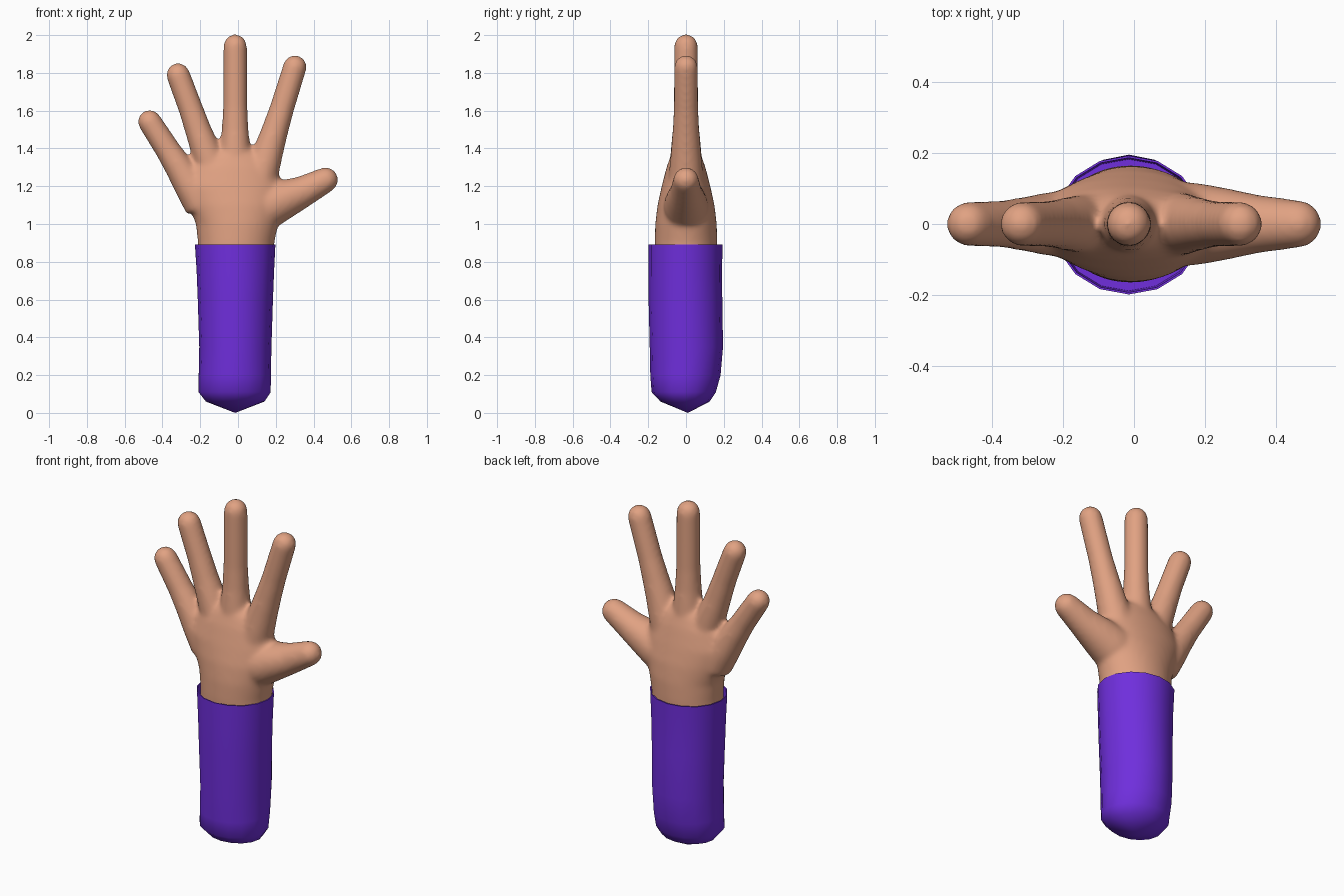
import bpy, bmesh, math
from mathutils import Vector

if "Cube" in bpy.data.objects:
    bpy.data.objects.remove(bpy.data.objects["Cube"])


def material(name, rgb):
    m = bpy.data.materials.new(name)
    m.diffuse_color = (*rgb, 1)
    m.use_nodes = True
    m.node_tree.nodes["Principled BSDF"].inputs["Base Color"].default_value = m.diffuse_color
    return m


skin = material("skin", (0.75, 0.36, 0.225))
purple = material("purple cloth", (0.16, 0.028, 0.72))


def loft(bm, rings, side, sides, start=None, end=None):
    """Skin elliptical rings (centre, side radius, depth radius); close the ends."""
    loops = []
    for c, rs, ry in rings:
        loops.append([bm.verts.new(c + side * rs * math.cos(a) + Vector((0, ry * math.sin(a), 0)))
                      for a in (2 * math.pi * i / sides for i in range(sides))])
    for a, b in zip(loops, loops[1:]):
        for i in range(sides):
            j = (i + 1) % sides
            bm.faces.new((a[i], a[j], b[j], b[i]))
    for loop, tip in ((loops[0], start), (loops[-1], end)):
        if tip is None:
            bm.faces.new(loop)
        else:
            v = bm.verts.new(tip)
            for i in range(sides):
                bm.faces.new((loop[i], loop[(i + 1) % sides], v))


def finger(bm, path):
    """Tapered finger through (x, z, radius) points with a round tip."""
    pts = [(Vector((x, 0, z)), r) for x, z, r in path]
    d = (pts[-1][0] - pts[-2][0]).normalized()
    side = Vector((d.z, 0, -d.x))
    rings = [(c, r, r) for c, r in pts]
    c, r = pts[-1]
    for k in (20, 40, 60, 78):
        t = math.radians(k)
        rings.append((c + d * r * math.sin(t), r * math.cos(t), r * math.cos(t)))
    loft(bm, rings, side, 24, end=c + d * r)


def finish(bm, name, mat):
    bmesh.ops.recalc_face_normals(bm, faces=bm.faces)
    me = bpy.data.meshes.new(name)
    bm.to_mesh(me)
    bm.free()
    me.materials.append(mat)
    me.polygons.foreach_set("use_smooth", [True] * len(me.polygons))
    ob = bpy.data.objects.new(name, me)
    bpy.context.collection.objects.link(ob)
    return ob


# Hand: palm and fingers fused into one smooth body
bm = bmesh.new()
palm = [(0.78, -.012, .2, .163), (0.9, -.01, .202, .166), (1.0, -.005, .218, .163),
        (1.1, -.012, .25, .151), (1.2, -.03, .265, .129), (1.3, -.03, .235, .103),
        (1.36, -.02, .16, .082), (1.40, -.015, .09, .055)]
loft(bm, [(Vector((cx, 0, z)), rx, ry) for z, cx, rx, ry in palm], Vector((1, 0, 0)), 40)
finger(bm, [(-.015, 1.25, .09), (-.015, 1.4, .081), (-.015, 1.5, .071),
            (-.015, 1.62, .065), (-.015, 1.942, .063)])
finger(bm, [(-.12, 1.25, .088), (-.175, 1.4, .078), (-.212, 1.5, .07),
            (-.25, 1.61, .065), (-.317, 1.79, .063)])
finger(bm, [(-.19, 1.1, .095), (-.25, 1.2, .088), (-.312, 1.3, .076),
            (-.37, 1.39, .067), (-.468, 1.542, .063)])
finger(bm, [(.11, 1.22, .095), (.165, 1.4, .079), (.197, 1.5, .071),
            (.232, 1.61, .065), (.301, 1.832, .063)])
finger(bm, [(.04, 1.03, .115), (.17, 1.1, .118), (.25, 1.135, .104),
            (.35, 1.175, .083), (.463, 1.233, .068)])
hand = finish(bm, "hand", skin)
rm = hand.modifiers.new("fuse", "REMESH")
rm.mode = "VOXEL"
rm.voxel_size = 0.012
rm.use_smooth_shade = True
sm = hand.modifiers.new("soften", "SMOOTH")
sm.factor = 0.5
sm.iterations = 14

# Sleeve: rounded closed bottom, thin rim folding inside around the wrist
# (z, centre x, centre y, x radius, y radius)
sleeve = [(.06, -.015, -.005, .155, .13), (.11, -.018, -.012, .191, .17),
          (.20, -.017, -.003, .191, .186), (.35, -.014, .002, .191, .194),
          (.60, -.014, -.003, .199, .195), (.75, -.014, -.004, .205, .195),
          (.892, -.015, -.003, .213, .196), (.892, -.015, -.003, .207, .190),
          (.80, -.015, -.003, .202, .186)]
bm = bmesh.new()
loft(bm, [(Vector((cx, cy, z)), rx, ry) for z, cx, cy, rx, ry in sleeve],
     Vector((1, 0, 0)), 16, start=Vector((-.015, .01, 0)))
ob = finish(bm, "sleeve", purple)
bpy.context.view_layer.objects.active = ob
ob.select_set(True)
bpy.ops.object.shade_smooth_by_angle(angle=math.radians(50))
